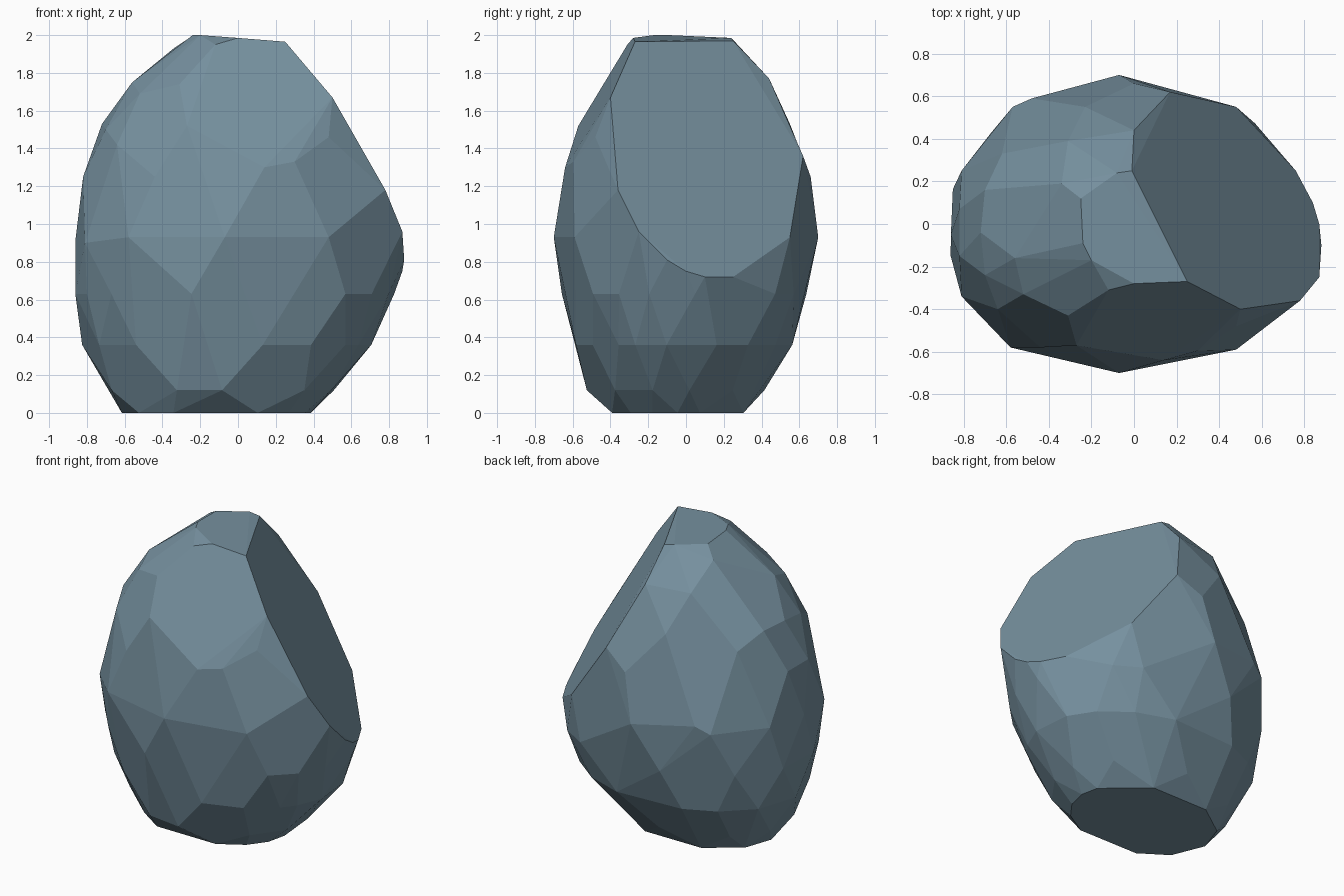
import bpy, bmesh, math

slate = bpy.data.materials.new("slate blue grey")
slate.diffuse_color = (0.18, 0.28, 0.345, 1)

bm = bmesh.new()


def ring(z, cx, cy, rx, ry, angles):
    """Corner points of an elliptical level of the boulder."""
    for a in angles:
        t = math.radians(a)
        bm.verts.new((cx + rx * math.cos(t), cy + ry * math.sin(t), z))


# Flat base and the faceted lower body
ring(0.0, -0.115, -0.045, 0.50, 0.385, [-117, -64, -40, -20, 0, 18, 65, 115, 150, 180, -145])
ring(0.12, -0.095, -0.055, 0.61, 0.47, [-112, -89, -43, -15, 9, 40, 89, 135, 165, -160])
ring(0.36, -0.055, -0.01, 0.77, 0.59, [-129, -112, -76, -55, -36, -26, -9, 17, 35, 55, 76,
                                       112, 130, 152, 180, -152])
ring(0.63, -0.025, -0.01, 0.855, 0.67, [-139, -105, -46, -31, -16, 5, 46, 60, 105, 139, 165, -168, -155])

# Large slanting cleavage face on the right
cleavage = [(0.25, -0.27, 1.965), (-0.01, 0.25, 1.97), (0, 0.44, 1.77), (0.17, 0.62, 1.36),
            (0.48, 0.55, 0.93), (0.76, 0.25, 0.72), (0.84, 0.1, 0.72), (0.87, 0, 0.75),
            (0.88, -0.1, 0.81), (0.87, -0.25, 0.96), (0.78, -0.36, 1.18), (0.5, -0.4, 1.67)]

# Upper front face, crown and left shoulder
shoulder = [(0.48, -0.48, 1.46), (0.3, -0.595, 1.33), (0.14, -0.64, 1.3), (-0.27, -0.57, 1.52),
            (-0.31, -0.43, 1.74), (-0.12, -0.31, 1.95), (0, -0.28, 1.985),
            (-0.2, -0.17, 2), (-0.24, -0.09, 2), (-0.25, 0.12, 1.99), (-0.08, 0.24, 1.985),
            (-0.34, 0.19, 1.93), (-0.31, 0.39, 1.77), (-0.23, 0.55, 1.53), (-0.62, 0.33, 1.43),
            (-0.7, 0.16, 1.53), (-0.72, -0.04, 1.53), (-0.56, -0.16, 1.75), (-0.7, -0.24, 1.5),
            (-0.52, -0.33, 1.69), (-0.64, -0.4, 1.42), (-0.82, 0.07, 1.25), (-0.82, -0.15, 1.25)]

# Widest level around the middle
waist = [(-0.07, -0.7, 0.93), (0.48, -0.59, 0.93), (-0.58, -0.58, 0.93), (-0.44, -0.58, 1.25),
         (-0.07, 0.7, 0.93), (-0.48, 0.59, 0.98), (-0.57, 0.55, 0.93), (0, 0.66, 1.25),
         (-0.81, 0.25, 0.93), (-0.86, -0.05, 0.92), (-0.81, -0.34, 0.9)]

for p in cleavage + shoulder + waist:
    bm.verts.new(p)

# Wrap the corners in planar facets
hull = bmesh.ops.convex_hull(bm, input=bm.verts[:])
bmesh.ops.delete(bm, geom=[v for v in bm.verts if not v.link_faces], context='VERTS')
bmesh.ops.dissolve_limit(bm, angle_limit=math.radians(6), verts=bm.verts[:], edges=bm.edges[:])
bmesh.ops.recalc_face_normals(bm, faces=bm.faces[:])

mesh = bpy.data.meshes.new("boulder")
bm.to_mesh(mesh)
bm.free()
mesh.materials.append(slate)
boulder = bpy.data.objects.new("boulder", mesh)
bpy.context.collection.objects.link(boulder)
